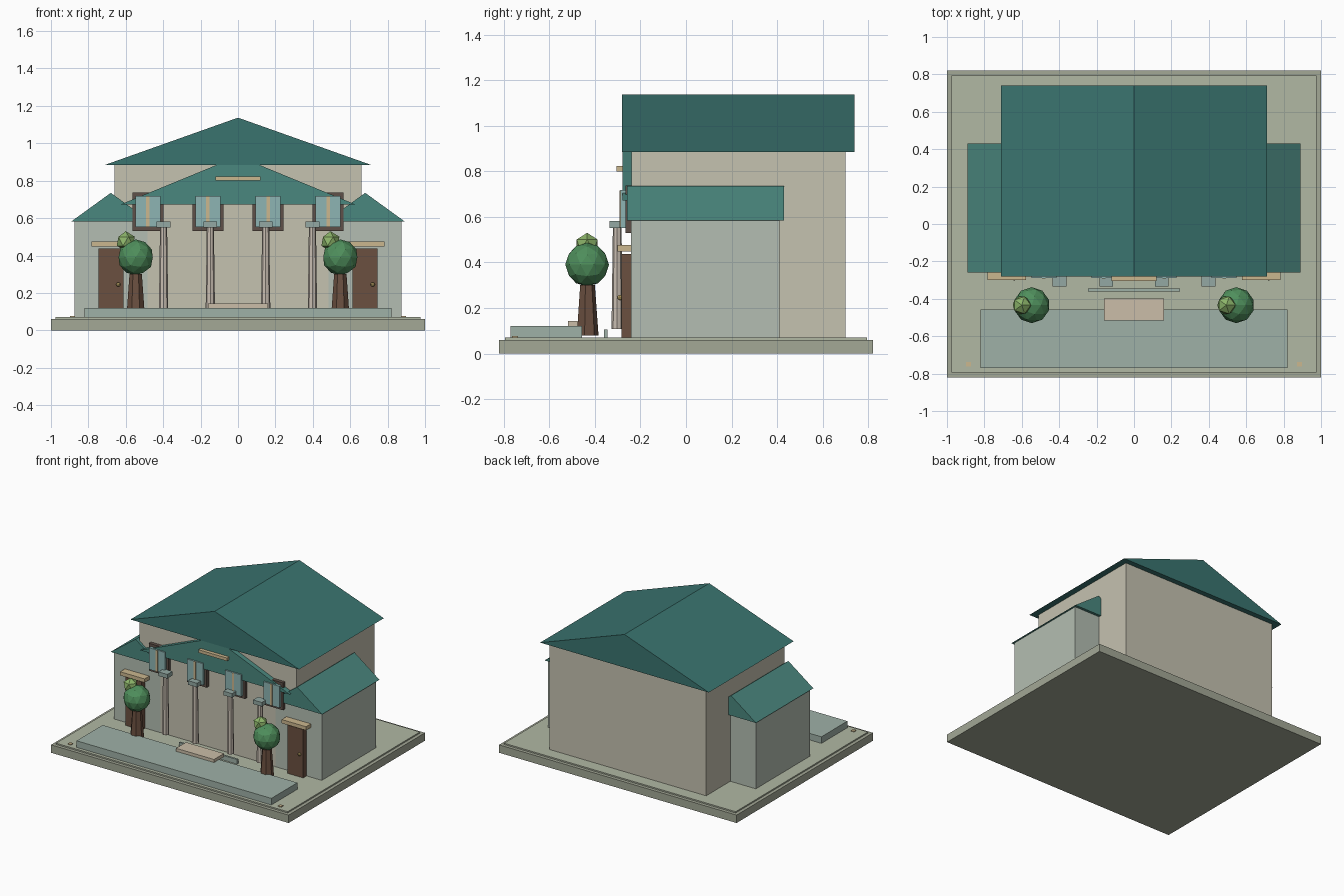
import bpy, bmesh
from math import pi

if "Cube" in bpy.data.objects:
    bpy.data.objects.remove(bpy.data.objects["Cube"])


def mat(name, hexcol):
    m = bpy.data.materials.new(name)
    rgb = [int(hexcol[i:i + 2], 16) / 255 for i in (0, 2, 4)]
    m.diffuse_color = [c / 12.92 if c < 0.04 else ((c + 0.055) / 1.055) ** 2.4 for c in rgb] + [1]
    m.use_nodes = True
    m.node_tree.nodes["Principled BSDF"].inputs["Base Color"].default_value = m.diffuse_color
    return m


M = {n: mat(n, c) for n, c in dict(
    stone="A3A896", ground="B1B8A4", wall="C5C2B0", wing="B4BEB2", roof="3A746F",
    light_roof="4A877E", terrace="9FB1A7", wood="6B5040", trim="CBB78F", glass="8DB5B3",
    frame="5F5048", shaft="C9BEB2", capital="93A9A3", mat="CBBEA8", leaf="4F8F5C",
    tuft="8DB56A", brass="B09A60").items()}


def finish(name, bm, material):
    me = bpy.data.meshes.new(name)
    bmesh.ops.recalc_face_normals(bm, faces=bm.faces)
    bm.to_mesh(me)
    bm.free()
    me.materials.append(M[material])
    ob = bpy.data.objects.new(name, me)
    bpy.context.collection.objects.link(ob)
    return ob


def extrude_profile(name, pts, y0, y1, material):
    """Closed (x, z) profile extruded from y0 to y1."""
    bm = bmesh.new()
    f = bm.faces.new([bm.verts.new((x, y0, z)) for x, z in pts])
    r = bmesh.ops.extrude_face_region(bm, geom=[f])
    for v in r["geom"]:
        if isinstance(v, bmesh.types.BMVert):
            v.co.y = y1
    return finish(name, bm, material)


def box(name, x0, x1, y0, y1, z0, z1, material):
    return extrude_profile(name, [(x0, z0), (x1, z0), (x1, z1), (x0, z1)], y0, y1, material)


def gable(name, cx, half, z0, z1, y0, y1, material):
    return extrude_profile(name, [(cx - half, z0), (cx + half, z0), (cx, z1)], y0, y1, material)


def taper(name, x, y, z0, z1, r0, r1, sides, material):
    bm = bmesh.new()
    bmesh.ops.create_cone(bm, cap_ends=True, segments=sides, radius1=r0, radius2=r1, depth=z1 - z0)
    bmesh.ops.translate(bm, verts=bm.verts, vec=(x, y, (z0 + z1) / 2))
    return finish(name, bm, material)


def ball(name, x, y, z, r, level, material):
    bm = bmesh.new()
    bmesh.ops.create_icosphere(bm, subdivisions=level, radius=r)
    bmesh.ops.translate(bm, verts=bm.verts, vec=(x, y, z))
    return finish(name, bm, material)


# Base, terrace and entrance step
box("base", -1, 1, -0.82, 0.82, 0, 0.06, "stone")
box("ground_slab", -0.975, 0.975, -0.795, 0.795, 0.055, 0.07, "ground")
box("terrace", -0.82, 0.82, -0.77, -0.457, 0.065, 0.12, "terrace")
box("doormat", -0.16, 0.16, -0.517, -0.397, 0.117, 0.143, "mat")
box("entrance_step", -0.245, 0.245, -0.36, -0.345, 0.065, 0.105, "terrace")

# Main hall
box("hall_walls", -0.66, 0.66, -0.24, 0.70, 0.065, 0.887, "wall")
gable("hall_roof", 0, 0.71, 0.885, 1.137, -0.28, 0.74, "roof")

# Front pediment, cut off under the hall roof
extrude_profile("pediment", [(-0.63, 0.672), (0.63, 0.672), (0.11, 0.886), (-0.11, 0.886)],
                -0.278, -0.238, "light_roof")
box("plaque", -0.12, 0.12, -0.305, -0.275, 0.80, 0.823, "trim")

# Side wings, doors, trees and corner markers
for s, side in ((-1, "left"), (1, "right")):
    cx = s * 0.68
    box(f"{side}_wing_walls", cx - 0.195, cx + 0.195, -0.242, 0.41, 0.065, 0.586, "wing")
    gable(f"{side}_wing_roof", cx, 0.21, 0.583, 0.735, -0.26, 0.43, "light_roof")
    box(f"{side}_door", cx - 0.067, cx + 0.067, -0.283, -0.24, 0.065, 0.437, "wood")
    box(f"{side}_door_lintel", cx - 0.103, cx + 0.103, -0.30, -0.24, 0.448, 0.476, "trim")
    ball(f"{side}_door_knob", cx + 0.04, -0.29, 0.245, 0.012, 2, "brass")
    tx = s * 0.547
    taper(f"{side}_trunk", tx, -0.434, 0.08, 0.30, 0.05, 0.034, 7, "wood")
    ball(f"{side}_foliage", tx, -0.434, 0.39, 0.096, 2, "leaf")
    ball(f"{side}_foliage_tuft", tx - 0.053, -0.434, 0.476, 0.054, 1, "tuft")
    box(f"{side}_corner_marker", s * 0.885 - 0.013, s * 0.885 + 0.013, -0.763, -0.737,
        0.065, 0.076, "trim")

# Upper windows
for i, x in enumerate((-0.482, -0.161, 0.161, 0.482)):
    box(f"window_frame_{i}", x - 0.083, x + 0.083, -0.266, -0.238, 0.53, 0.738, "frame")
    box(f"window_glass_{i}", x - 0.067, x + 0.067, -0.288, -0.262, 0.552, 0.717, "glass")
    box(f"window_mullion_{i}", x - 0.009, x + 0.009, -0.292, -0.28, 0.553, 0.716, "trim")

# Columns
for i, x in enumerate((-0.398, -0.148, 0.148, 0.398)):
    taper(f"column_shaft_{i}", x, -0.302, 0.107, 0.555, 0.025, 0.019, 8, "shaft")
    box(f"column_capital_{i}", x - 0.037, x + 0.037, -0.335, -0.273, 0.55, 0.581, "capital")
